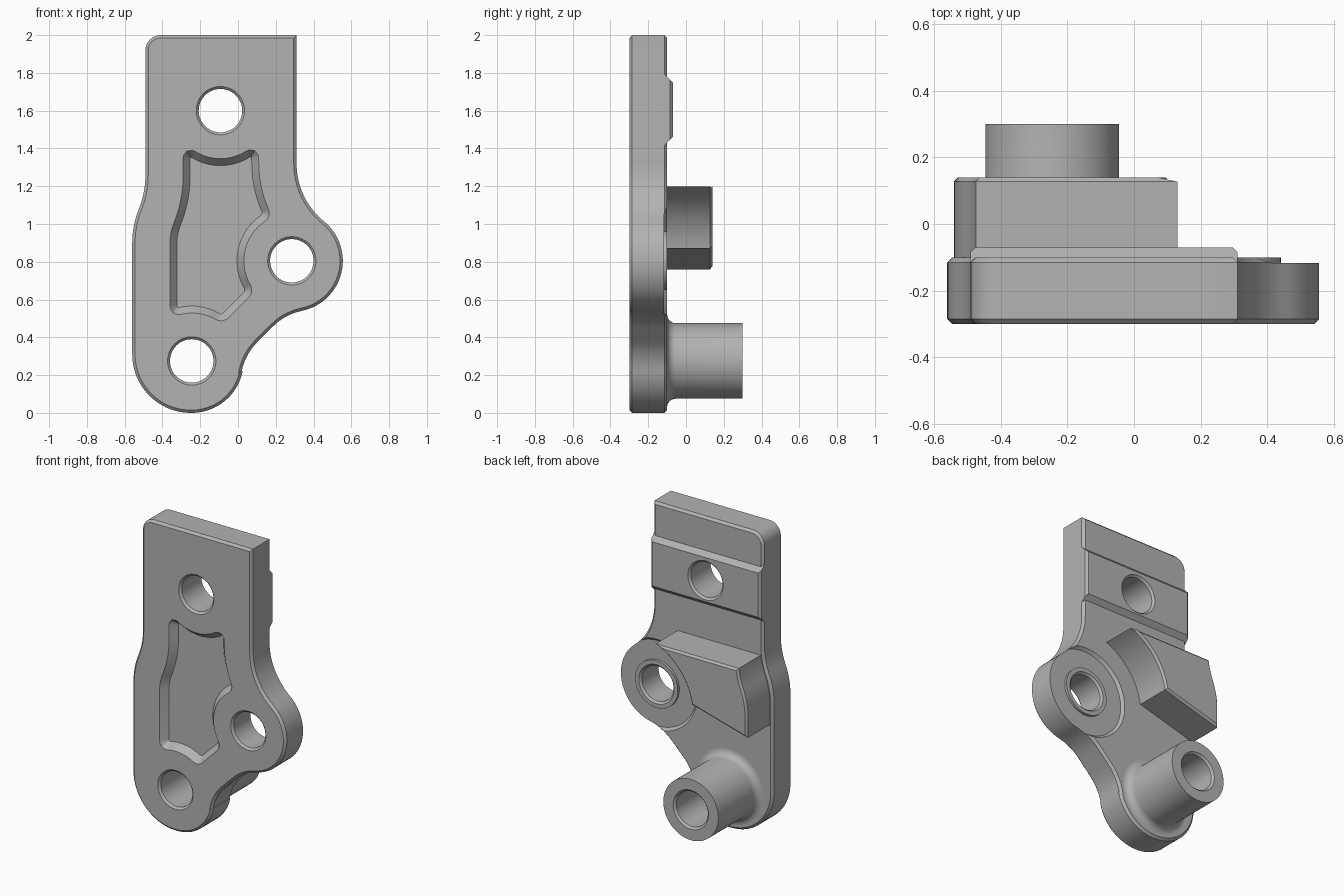
import bpy, bmesh
from math import cos, sin, radians, hypot
from mathutils import Vector

cube = bpy.data.objects.get("Cube")
if cube:
    bpy.data.objects.remove(cube)

steel = bpy.data.materials.new("plain_grey")
steel.use_nodes = True
GREY = (0.45, 0.45, 0.45, 1)
steel.diffuse_color = GREY
steel.node_tree.nodes["Principled BSDF"].inputs["Base Color"].default_value = GREY

# Centres (x, z) of the three bores
TOP, LUG, FOOT = (-0.093, 1.60), (0.285, 0.805), (-0.245, 0.275)
BORE = 0.115


def arc(c, r, a0, a1, n=10):
    angles = [radians(a0 + (a1 - a0) * i / n) for i in range(n + 1)]
    return [(c[0] + r * cos(a), c[1] + r * sin(a)) for a in angles]


def clean(pts):
    """Drop points that repeat their neighbour."""
    return [p for i, p in enumerate(pts)
            if hypot(p[0] - pts[i - 1][0], p[1] - pts[i - 1][1]) > 0.004]


def offset(pts, d):
    """Move a clockwise outline outward by d, with mitred corners."""
    out = []
    for i, p in enumerate(pts):
        p = Vector(p)
        a = (p - Vector(pts[i - 1])).normalized()
        b = (Vector(pts[(i + 1) % len(pts)]) - p).normalized()
        na, nb = Vector((-a.y, a.x)), Vector((-b.y, b.x))
        out.append(tuple(p + (na + nb) * d / (1 + na.dot(nb))))
    return out


def round_corners(pts, r):
    out = []
    for i, p in enumerate(pts):
        p = Vector(p)
        a = (p - Vector(pts[i - 1])).normalized()
        b = (Vector(pts[(i + 1) % len(pts)]) - p).normalized()
        if a.dot(b) > 0.87:
            out.append(tuple(p))
            continue
        for t in (0, 0.25, 0.5, 0.75, 1):
            out.append(tuple(p - a * r * (1 - t) ** 2 + b * r * t ** 2))
    return out


def loft(name, rings):
    """Solid through (outline, y) rings that share one point count."""
    bm = bmesh.new()
    loops = [[bm.verts.new((x, y, z)) for x, z in pts] for pts, y in rings]
    for lo, hi in zip(loops, loops[1:]):
        for i in range(len(lo)):
            bm.faces.new((lo[i - 1], lo[i], hi[i], hi[i - 1]))
    bm.faces.new(loops[0])
    bm.faces.new(loops[-1])
    bmesh.ops.recalc_face_normals(bm, faces=bm.faces)
    mesh = bpy.data.meshes.new(name)
    bm.to_mesh(mesh)
    bm.free()
    mesh.materials.append(steel)
    ob = bpy.data.objects.new(name, mesh)
    bpy.context.collection.objects.link(ob)
    return ob


def turned(name, c, profile, n=64):
    return loft(name, [(arc(c, r, 360, 0, n)[:-1], y) for r, y in profile])


def bore(name, c, back):
    """Through-hole cutter, chamfered at both ends."""
    e = 0.013
    return turned(name, c, [(BORE + 2 * e, -0.3 - e), (BORE, -0.3 + e),
                            (BORE, back - e), (BORE + 2 * e, back + e)])


def cut(ob, cutters):
    bpy.context.view_layer.objects.active = ob
    for c in cutters:
        m = ob.modifiers.new("cut", 'BOOLEAN')
        m.operation, m.solver, m.object = 'DIFFERENCE', 'EXACT', c
        bpy.ops.object.modifier_apply(modifier=m.name)


def left_edge(inset, top=0):
    """The gentle double bend of the -x side, going up."""
    return (arc((-0.08, 0.9), 0.48 - inset, 180, 158, 7)
            + arc((-0.97, 1.26), 0.48 + inset, -22, top, 7))


# Plate with chamfered rims
WAIST = (0.704, 1.32)
outline = clean(
    arc((-0.41, 1.92), 0.08, 180, 90, 8) + [(0.31, 2.0)]
    + arc(WAIST, 0.394, 180, 230.9, 14)
    + arc(LUG, 0.27, 50.9, -78.6, 26)
    + arc((0.398, 0.246), 0.3, 101.4, 135, 8)
    + arc((0.314, 0.162), 0.3, 135, 168.6, 8)
    + arc(FOOT, 0.275, -11.4, -90, 16)
    + arc((-0.25, 0.31), 0.31, 270, 180, 18)
    + left_edge(0))
rim = offset(outline, -0.015)
plate = loft("plate", [(rim, -0.3), (outline, -0.285),
                       (outline, -0.115), (rim, -0.1)])

# Front pocket with sloping walls
floor = round_corners(clean(
    arc(TOP, 0.291, 236.4, 304.5)[::1]
    + arc(WAIST, 0.631, 180, 205.1, 7)
    + arc(LUG, 0.291, 121.6, 212.8, 12)
    + arc(FOOT, 0.291, 57.2, 105.5, 7)
    + left_edge(0.237)), 0.016)
pocket = loft("pocket_cutter", [(offset(floor, 0.047), -0.31),
                                (offset(floor, 0.037), -0.3),
                                (floor, -0.255)])

# Shallow round relief behind the lug
relief = turned("relief_cutter", LUG, [(0.28, -0.117), (0.31, -0.087)])

top_bore = bore("top_bore_cutter", TOP, -0.07)
lug_bore = bore("lug_bore_cutter", LUG, -0.1)
foot_bore = bore("foot_bore_cutter", FOOT, 0.3)


# Raised band across the upper back
def band(inset, z0, z1):
    return [(-0.49 + inset, z1), (0.31 - inset, z1),
            (0.31 - inset, z0), (-0.49 + inset, z0)]


strip = loft("raised_band", [(band(0, 1.415, 1.795), -0.115),
                             (band(0, 1.445, 1.765), -0.085),
                             (band(0.015, 1.46, 1.75), -0.07)])

# Stop block, hollowed around the lug
stop = clean(arc(LUG, 0.424, 111.4, 171, 14) + [(-0.54, 0.76)]
             + left_edge(0.02, -7))
block = loft("stop_block", [(stop, -0.11), (stop, 0.127),
                            (offset(stop, -0.013), 0.14)])

# Low ring around the lug bore, and the long filleted foot boss
ring = turned("lug_ring", LUG, [(0.155, -0.125), (0.155, -0.1)])
F = 0.045
fillet = [(0.2 + F - F * sin(radians(a)), -0.1 + F - F * cos(radians(a)))
          for a in range(0, 91, 15)]
boss = turned("foot_boss", FOOT, [(0.2 + F, -0.11)] + fillet + [(0.2, 0.3)])

cut(plate, [pocket, relief, top_bore, lug_bore, foot_bore])
cut(strip, [top_bore])
cut(ring, [lug_bore])
cut(boss, [foot_bore])
for c in (pocket, relief, top_bore, lug_bore, foot_bore):
    bpy.data.objects.remove(c)

# Smooth curves, crisp chamfers
for ob in (plate, strip, block, ring, boss):
    bpy.ops.object.select_all(action='DESELECT')
    ob.select_set(True)
    bpy.context.view_layer.objects.active = ob
    bpy.ops.object.shade_smooth_by_angle(angle=radians(25))
